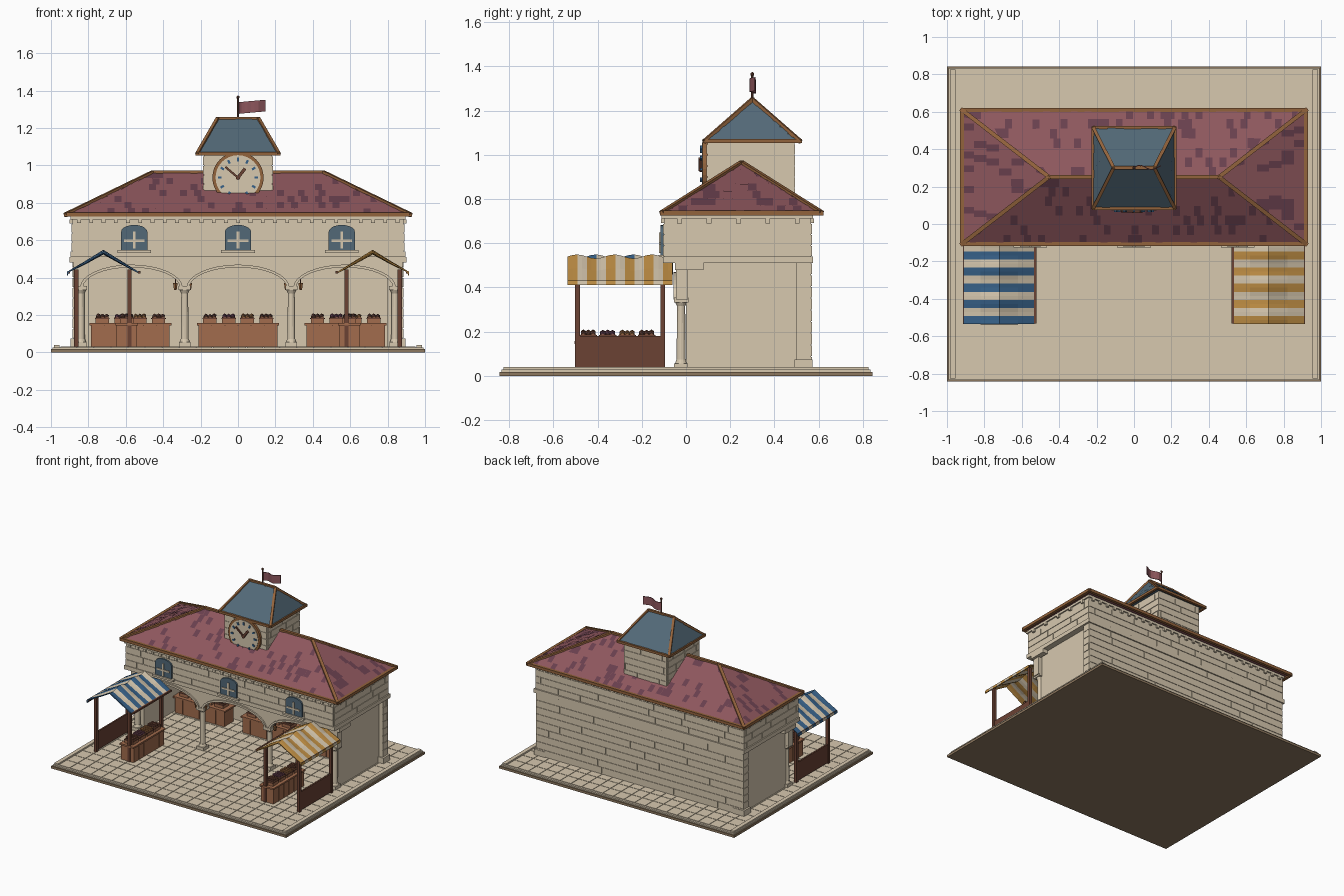
import bpy, bmesh, math, random
from mathutils import Vector, Matrix

random.seed(4)
if "Cube" in bpy.data.objects:
    bpy.data.objects.remove(bpy.data.objects["Cube"])


def material(name, *rgb):
    m = bpy.data.materials.new(name)
    m.use_nodes = True
    m.diffuse_color = (*rgb, 1)
    m.node_tree.nodes["Principled BSDF"].inputs["Base Color"].default_value = (*rgb, 1)
    return m


STONE = material("stone", .68, .58, .43)
EARTH = material("dark stone", .27, .19, .115)
RED = material("red tile", .27, .095, .11)
PLUM = material("plum tile", .14, .05, .075)
TEAL = material("teal", .085, .14, .185)
TRIM = material("copper trim", .29, .125, .045)
WOOD = material("light wood", .36, .15, .075)
DARK = material("dark wood", .145, .054, .034)
BLUE = material("awning blue", .038, .12, .25)
GOLD = material("awning gold", .54, .28, .06)


def finish(name, bm, *mats, normals=True):
    if normals:
        bmesh.ops.recalc_face_normals(bm, faces=bm.faces)
    me = bpy.data.meshes.new(name)
    bm.to_mesh(me)
    bm.free()
    for m in mats:
        me.materials.append(m)
    ob = bpy.data.objects.new(name, me)
    bpy.context.collection.objects.link(ob)
    return ob


def paint(res, m):
    for f in {f for v in res["verts"] for f in v.link_faces}:
        f.material_index = m


def box(bm, x0, x1, y0, y1, z0, z1, m=0):
    mid = Vector((x0 + x1, y0 + y1, z0 + z1)) / 2
    mat = Matrix.Translation(mid) @ Matrix.Diagonal((abs(x1 - x0), y1 - y0, z1 - z0, 1))
    paint(bmesh.ops.create_cube(bm, size=1, matrix=mat), m)


def beam(bm, a, b, t, m=0):
    a, b = Vector(a), Vector(b)
    rot = (b - a).to_track_quat('Z', 'Y').to_matrix().to_4x4()
    mat = Matrix.Translation((a + b) / 2) @ rot @ Matrix.Diagonal((t, t, (b - a).length + t / 2, 1))
    paint(bmesh.ops.create_cube(bm, size=1, matrix=mat), m)


def rod(bm, c, r0, r1, h, axis='Z', m=0, n=16):
    rot = Matrix.Rotation(math.pi / 2, 4, 'X') if axis == 'Y' else Matrix()
    paint(bmesh.ops.create_cone(bm, cap_ends=True, segments=n, radius1=r0, radius2=r1,
                                depth=h, matrix=Matrix.Translation(c) @ rot), m)


def prism(bm, pts, y0, y1, m=0):
    f = bm.faces.new([bm.verts.new((x, y0, z)) for x, z in pts])
    f.material_index = m
    ext = bmesh.ops.extrude_face_region(bm, geom=[f], use_keep_orig=True)["geom"]
    vs = [g for g in ext if isinstance(g, bmesh.types.BMVert)]
    bmesh.ops.translate(bm, verts=vs, vec=(0, y1 - y0, 0))
    paint({"verts": vs}, m)


def arc(cx, cz, rx, rz, n=16):
    return [(cx - rx * math.cos(math.pi * i / n), cz + rz * math.sin(math.pi * i / n)) for i in range(n + 1)]


def bricks(bm, start, along, length, z0, z1, course=.052, size=.24, out=.004, gap=.0025):
    """Raised blocks on a wall that runs from start along an axis."""
    rows = max(1, round((z1 - z0) / course))
    h = (z1 - z0) / rows
    for r in range(rows):
        s = -random.random() * size
        while s < length:
            e = s + size * random.uniform(.7, 1.3)
            a, b = max(s, 0) + gap, min(e, length) - gap
            za, zb = z0 + r * h + gap, z0 + (r + 1) * h - gap
            x, y = start
            if b > a:
                if along == 'X':
                    box(bm, x + a, x + b, y - out, y + out, za, zb)
                else:
                    box(bm, x - out, x + out, y + a, y + b, za, zb)
            s = e


def hip_roof(name, x, y0, y1, z0, rx, z1, rows, width, mats, odd, t):
    """Hipped roof with flat tiles laid just above each slope, and edge trim."""
    ym = (y0 + y1) / 2
    corners = [Vector(c) for c in ((-x, y0, z0), (x, y0, z0), (x, y1, z0), (-x, y1, z0))]
    ridge = lambda c: Vector((math.copysign(rx, c.x), ym, z1))
    bm, tr = bmesh.new(), bmesh.new()
    bm.faces.new([bm.verts.new(c) for c in reversed(corners)])
    for i in range(4):
        a, b = corners[i], corners[(i + 1) % 4]
        c, d = ridge(b), ridge(a)
        slope = [a, b, c, d] if (c - d).length > .001 else [a, b, c]
        bm.faces.new([bm.verts.new(q) for q in slope])
        u = (b - a).normalized()
        n = u.cross((c + d - a - b)).normalized()
        up = (d - a) - u * (d - a).dot(u)
        L, l1, r1 = (b - a).length, (d - a).dot(u), (c - a).dot(u)
        for r in range(rows):
            s = -width * (r % 2) / 2
            while s < L:
                lift = random.uniform(.002, .005)
                p = []
                for v, q in ((r, s), (r, s + width), (r + 1, s + width), (r + 1, s)):
                    v /= rows
                    q = min(max(q, l1 * v), L + (r1 - L) * v)
                    p.append(a + u * q + up * v + n * lift)
                s += width
                tile = [q for k, q in enumerate(p) if (q - p[k - 1]).length > 1e-5]
                if len(tile) > 2:
                    f = bm.faces.new([bm.verts.new(q) for q in tile])
                    f.material_index = 1 if random.random() < odd else 0
        beam(tr, a, b, t)
        beam(tr, a, d, t)
    beam(tr, (-rx, ym, z1), (rx, ym, z1), t)
    finish(name, bm, *mats, normals=False)
    finish(name + "_trim", tr, TRIM)


# Paved plaza on a dark plinth, with kerbs
bm = bmesh.new()
box(bm, -1, 1, -.843, .843, 0, .018, 1)
box(bm, -.992, .992, -.834, .834, .018, .028)
for s in (-1, 1):
    box(bm, s * .955, s * .985, -.825, .825, .02, .04)
for j in range(17):
    for i in range(21):
        x, y = -.95 + i * 1.9 / 21, -.82 + j * 1.64 / 17
        box(bm, x + .002, x + .0885, y + .002, y + .0945, .026, .032)
finish("plaza", bm, STONE, EARTH)

# Market hall: walls, upper storey, bands, dentils
bm = bmesh.new()
box(bm, -.88, .88, .5, .565, .03, .51)
box(bm, -.885, .885, -.1, .565, .535, .725)
box(bm, -.895, .895, -.105, .575, .51, .54)
box(bm, -.895, .895, -.11, .575, .712, .73)
bricks(bm, (-.88, .565), 'X', 1.76, .035, .51, size=.4)
for y in (-.1, .565):
    bricks(bm, (-.885, y), 'X', 1.77, .54, .69)
for s in (-1, 1):
    box(bm, s * .8, s * .85, 0, .5, .03, .51)
    box(bm, s * .8, s * .895, .49, .572, .03, .075)
    box(bm, s * .86, s * .9, -.05, .08, .48, .51)
    bricks(bm, (s * .88, .5), 'Y', .065, .075, .51, size=.3)
    bricks(bm, (s * .885, -.1), 'Y', .665, .54, .69)
    for k in range(5):
        y = -.04 + k * .133
        box(bm, s * .87, s * .9, y, y + .022, .69, .712)
for k in range(27):
    x = -.86 + k * .0655
    for y in (-.112, .56):
        box(bm, x, x + .02, y, y + .018, .692, .712)
finish("hall_walls", bm, STONE)

# Front arcade: wall with three arches and raised mouldings
bm = bmesh.new()
outline = [(-.88, .515), (-.88, .345)]
for cx in (-.57, 0, .57):
    outline += arc(cx, .345, .265, .115)
prism(bm, outline + [(.88, .345), (.88, .515)], -.045, .01)
for cx in (-.57, 0, .57):
    prism(bm, arc(cx, .345, .275, .125) + arc(cx, .345, .26, .11)[::-1], -.056, .015)
finish("arcade", bm, STONE)

# Columns with bases and capitals
bm = bmesh.new()
for x in (-.84, -.285, .285, .84):
    box(bm, x - .03, x + .03, -.055, .01, .03, .055)
    rod(bm, (x, -.022, .064), .028, .022, .018)
    rod(bm, (x, -.022, .2), .021, .018, .27)
    rod(bm, (x, -.022, .325), .018, .028, .02)
    box(bm, x - .032, x + .032, -.055, .012, .333, .355)
finish("columns", bm, STONE)

# Small hanging lamps beside the middle columns
bm = bmesh.new()
for x in (-.335, -.258, .258, .335):
    rod(bm, (x, -.028, .353), .008, .014, .036, n=6)
    box(bm, x - .003, x + .003, -.031, -.025, .37, .4, 1)
finish("lamps", bm, TRIM, DARK)

# Arched windows with glazing bars and sills
bm = bmesh.new()
for x in (-.555, 0, .555):
    prism(bm, [(x + .07, .545), (x - .07, .545)] + arc(x, .645, .07, .037, 10), -.116, -.09)
    box(bm, x - .007, x + .007, -.122, -.1, .555, .648, 1)
    box(bm, x - .055, x + .055, -.122, -.1, .591, .603, 1)
    box(bm, x - .09, x + .09, -.125, -.09, .533, .547, 1)
finish("windows", bm, TEAL, STONE)

# Roofs and clock tower
hip_roof("main_roof", .92, -.107, .61, .737, .455, .962, 7, .037, (RED, PLUM), .21, .022)
bm = bmesh.new()
box(bm, -.182, .182, .097, .49, .75, 1.06)
for y in (.097, .49):
    bricks(bm, (-.182, y), 'X', .364, .8, 1.05, .05, .16)
for x in (-.182, .182):
    bricks(bm, (x, .097), 'Y', .393, .8, 1.05, .05, .16)
finish("tower_walls", bm, STONE)
hip_roof("tower_roof", .217, .085, .515, 1.062, .108, 1.25, 6, .045, (TEAL,), 0, .018)

# Clock with hour marks and hands
bm = bmesh.new()
rod(bm, (0, .088, .935), .137, .137, .025, 'Y', 0, 32)
rod(bm, (0, .084, .935), .12, .12, .025, 'Y', 1, 32)
for k in range(12):
    d = Vector((math.sin(k * math.pi / 6), 0, math.cos(k * math.pi / 6)))
    c = Vector((0, .07, .935))
    beam(bm, c + d * .09, c + d * .104, .012, 2)
beam(bm, (0, .068, .935), (-.065, .068, .99), .011, 3)
beam(bm, (0, .066, .935), (.035, .066, .98), .017, 3)
rod(bm, (0, .068, .935), .012, .012, .016, 'Y', 3)
finish("clock", bm, TRIM, STONE, BLUE, DARK)

# Flag on its pole
bm = bmesh.new()
rod(bm, (0, .3, 1.305), .005, .005, .12, m=0, n=8)
bmesh.ops.create_icosphere(bm, subdivisions=1, radius=.01, matrix=Matrix.Translation((0, .3, 1.365)))
finish("flagpole", bm, DARK)
bm = bmesh.new()
cols = []
for k in range(9):
    y, x = .305 + .012 * math.sin(k * .9), k * .018
    cols.append([bm.verts.new((x, y, z + x * .09)) for z in (1.276, 1.338)])
for p, q in zip(cols, cols[1:]):
    bm.faces.new((p[0], q[0], q[1], p[1]))
finish("flag", bm, RED).modifiers.new("thickness", 'SOLIDIFY').thickness = .005


def counter(name, cx, cy, lx, ly):
    """Planked counter carrying a row of four crates of produce."""
    bm = bmesh.new()
    box(bm, cx - lx / 2, cx + lx / 2, cy - ly / 2, cy + ly / 2, .03, .145)
    box(bm, cx - lx / 2 - .01, cx + lx / 2 + .01, cy - ly / 2 - .01, cy + ly / 2 + .01, .145, .157)
    long = max(lx, ly)
    for k in range(6):
        o = (k - 2.5) * long / 6
        w = long / 12 - .002
        if lx > ly:
            box(bm, cx + o - w, cx + o + w, cy - ly / 2 - .004, cy + ly / 2 + .004, .033, .145)
        else:
            box(bm, cx - lx / 2 - .004, cx + lx / 2 + .004, cy + o - w, cy + o + w, .033, .145)
    for k in range(4):
        o = (k - 1.5) * long / 4.2
        x, y = (cx + o, cy) if lx > ly else (cx, cy + o)
        box(bm, x - .036, x + .036, y - .036, y + .036, .157, .188)
        box(bm, x - .039, x + .039, y - .039, y + .039, .178, .185, 1)
        for i in range(3):
            for j in range(3):
                c = Matrix.Translation((x + (i - 1) * .022, y + (j - 1) * .022, .19 + random.random() * .006))
                paint(bmesh.ops.create_icosphere(bm, subdivisions=1, radius=.014, matrix=c), 1 + k % 3)
    finish(name, bm, WOOD, DARK, PLUM, TRIM)


for n, x in (("left", .575), ("middle", 0), ("right", -.575)):
    counter(n + "_hall_counter", x, .41, .42, .11)

# Two awning stalls, mirrored across the plaza
for s, side, colour in ((1, "left", GOLD), (-1, "right", BLUE)):
    bm = bmesh.new()
    for x in (.58, .865):
        for y in (-.49, -.105):
            box(bm, s * x - .011, s * x + .011, y - .011, y + .011, .03, .445)
    for x in (.527, .905):
        beam(bm, (s * x, -.53, .428), (s * x, -.065, .428), .013)
    box(bm, s * .86, s * .872, -.49, -.105, .04, .18)
    finish(side + "_stall_frame", bm, DARK)
    counter(side + "_stall_counter", s * .595, -.31, .1, .37)

    # Striped cloth with a wavy ridge and a short hanging edge
    section = ((-.187, .432, 0), (-.1, .482, .6), (0, .54, 1), (.1, .482, .6), (.193, .432, 0), (.195, .412, 0))
    bm = bmesh.new()
    rows = []
    for k in range(23):
        wave = s * .009 * math.sin(k * .8)
        rows.append([bm.verts.new((s * (.72 + o), -.535 + k * .475 / 22, z + wave * w)) for o, z, w in section])
    for k, (p, q) in enumerate(zip(rows, rows[1:])):
        for i in range(len(section) - 1):
            f = bm.faces.new((p[i], p[i + 1], q[i + 1], q[i]))
            f.material_index = (k // 2) % 2
    ob = finish(side + "_awning", bm, colour, STONE)
    ob.modifiers.new("thickness", 'SOLIDIFY').thickness = .007
